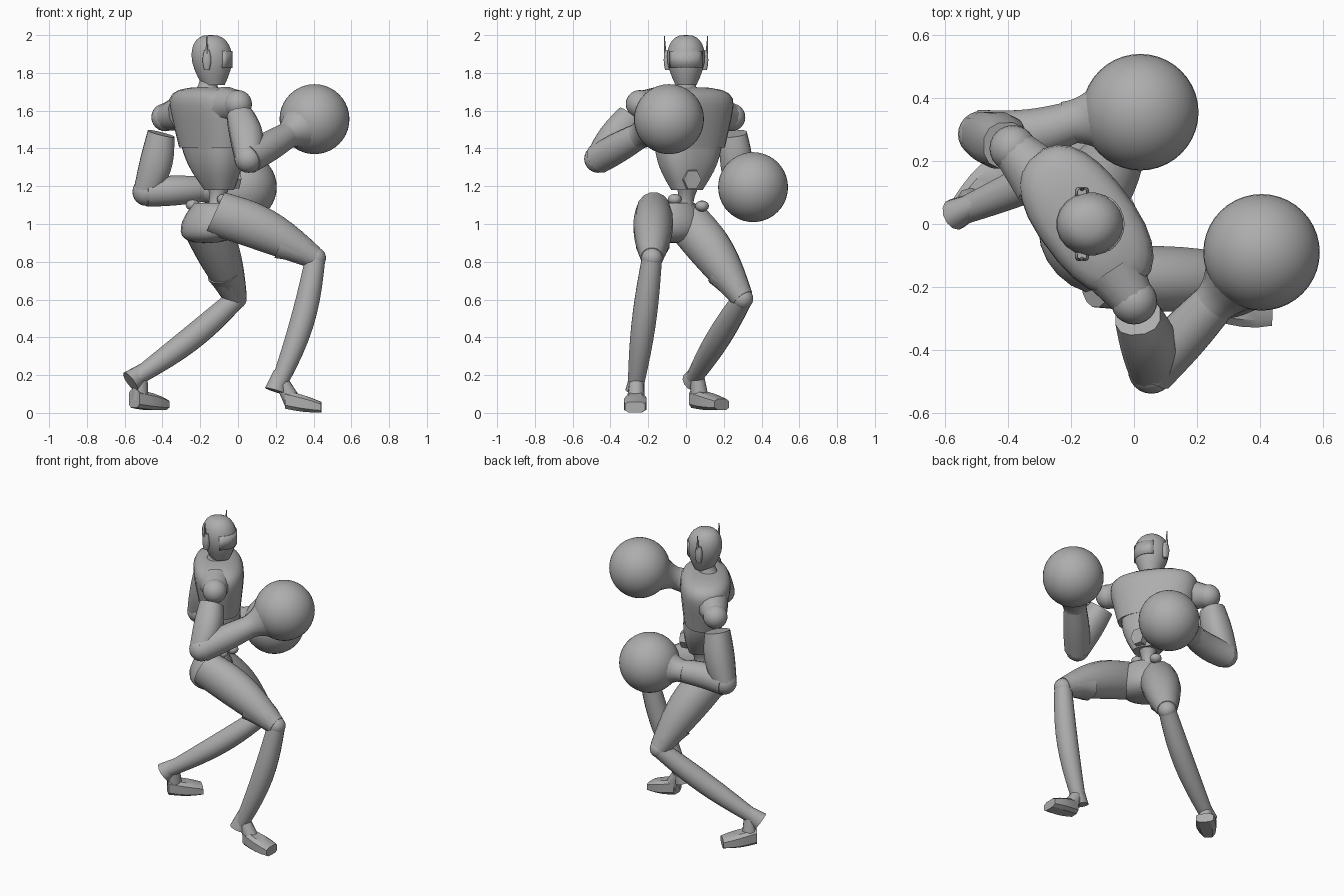
import bpy
import bmesh
import math
from mathutils import Vector

cube = bpy.data.objects.get("Cube")
if cube:
    bpy.data.objects.remove(cube, do_unlink=True)

grey = bpy.data.materials.new("plain_grey")
grey.use_nodes = True
COLOUR = (0.42, 0.42, 0.42, 1)
grey.diffuse_color = COLOUR
grey.node_tree.nodes["Principled BSDF"].inputs["Base Color"].default_value = COLOUR

UP = Vector((0, 0, 1))
FORWARD = Vector((.8, .6, 0))      # way the chest faces
FACE = Vector((1, 0, 0))           # way the head faces


def finish(name, bm, angle):
    """Turn a bmesh into a shaded, coloured object."""
    bmesh.ops.recalc_face_normals(bm, faces=bm.faces)
    mesh = bpy.data.meshes.new(name)
    bm.to_mesh(mesh)
    bm.free()
    mesh.materials.append(grey)
    obj = bpy.data.objects.new(name, mesh)
    bpy.context.collection.objects.link(obj)
    bpy.ops.object.select_all(action='DESELECT')
    obj.select_set(True)
    bpy.context.view_layer.objects.active = obj
    bpy.ops.object.shade_smooth_by_angle(angle=math.radians(angle))
    return obj


def limb(name, start, end, radius, end_radius, swell=0, flat=1, spread=0, bow=(0, 0, 0),
         hint=UP, axis=None, dome=False, sides=16, power=2, steps=10, angle=40):
    """Tapered tube: swell thickens the middle, bow bends it, dome rounds the end.
    The radius lies along hint; flat (plus spread at the end) widens it across."""
    start, end, bow = Vector(start), Vector(end), Vector(bow)
    axis = axis or (end - start).normalized()
    u = (hint - axis * hint.dot(axis)).normalized()
    v = axis.cross(u)
    bm = bmesh.new()
    loops = []
    for i in range(steps + 1):
        t = math.sin(math.pi / 2 * i / steps) if dome else i / steps
        arch = math.sin(math.pi * t)
        r = radius + (end_radius - radius) * t + swell * arch
        if dome:
            r *= (1 - .999 * t ** 8) ** .35
        centre = start.lerp(end, t) + bow * arch
        loop = []
        for k in range(sides):
            turn = math.tau * (k + .5) / sides
            c, s = math.cos(turn), math.sin(turn)
            pu = math.copysign(abs(c) ** (2 / power), c) * r
            pv = math.copysign(abs(s) ** (2 / power), s) * r * (flat + spread * t)
            loop.append(bm.verts.new(centre + u * pu + v * pv))
        loops.append(loop)
    for low, high in zip(loops, loops[1:]):
        for k in range(sides):
            n = (k + 1) % sides
            bm.faces.new((low[k], low[n], high[n], high[k]))
    bm.faces.new(loops[0])
    bm.faces.new(loops[-1])
    return finish(name, bm, angle)


def ball(name, centre, radius, height=1, segments=24):
    """Sphere, optionally squashed in height."""
    bm = bmesh.new()
    bmesh.ops.create_uvsphere(bm, u_segments=segments, v_segments=segments // 2, radius=radius)
    bmesh.ops.scale(bm, vec=(1, 1, height), verts=bm.verts)
    bmesh.ops.translate(bm, vec=centre, verts=bm.verts)
    return finish(name, bm, 60)


def leg(side, hip, knee, heel, foot_back, toe, thigh_flat):
    """Thigh, knee, shin and foot between the given joints."""
    hip, knee, heel = Vector(hip), Vector(knee), Vector(heel)
    foot_back, toe = Vector(foot_back), Vector(toe)
    limb(side + "_thigh", hip, knee, .12, .06, swell=.025, flat=thigh_flat, spread=1 - thigh_flat,
         bow=(0, 0, .025), angle=60)
    limb(side + "_knee_cuff", hip.lerp(knee, .66), knee, .092, .064,
         bow=(0, 0, .01), dome=True, sides=12, power=2.4)
    ball(side + "_knee", knee, .056)
    limb(side + "_shin", knee, heel, .054, .04, swell=.018, bow=FACE * .03)
    limb(side + "_heel_flare", knee.lerp(heel, .86), heel, .042, .06, flat=.85, sides=12)
    ankle = foot_back.lerp(toe, .2)
    limb(side + "_ankle", knee.lerp(heel, .9), ankle, .036, .048, sides=10)
    ahead = toe - foot_back
    ahead.z = 0
    limb(side + "_foot", foot_back, toe, .05, .03, swell=.006, flat=.85, spread=1,
         axis=ahead.normalized(), sides=8, power=3.5, steps=4, angle=30)


def arm(side, shoulder, elbow, glove, bow):
    """Shoulder, upper arm, forearm and round glove between the given joints."""
    shoulder, elbow, glove = Vector(shoulder), Vector(elbow), Vector(glove)
    chest_side = shoulder.lerp(Vector((-.16, 0, 1.62)), .4)
    ball(side + "_shoulder", shoulder, .074)
    limb(side + "_shoulder_cap", chest_side, shoulder, .1, .07, sides=12)
    limb(side + "_upper_arm", shoulder.lerp(elbow, .22), elbow, .074, .07, swell=.016,
         bow=FACE * .012, hint=FACE, sides=12, power=2.4)
    ball(side + "_elbow", elbow, .074)
    limb(side + "_forearm", elbow, elbow.lerp(glove, .6), .08, .068, swell=.006, bow=bow)
    limb(side + "_wrist_cuff", elbow.lerp(glove, .52), elbow.lerp(glove, .74), .068, .11,
         swell=-.012)
    ball(side + "_glove", glove, .185, segments=40)


# Head, neck and visor plate
limb("head", (-.13, 0, 1.735), (-.145, 0, 2), .06, .088, swell=.034, flat=.93,
     hint=FACE, axis=UP, dome=True, sides=20, angle=60)
limb("neck", (-.175, 0, 1.66), (-.15, 0, 1.78), .09, .048, swell=-.012, hint=FACE, axis=UP)

bm = bmesh.new()
columns = []
for k in range(-4, 5):
    turn = math.radians(14 * k)
    side_point = Vector((-.142 + .112 * math.cos(turn), .105 * math.sin(turn), 0))
    columns.append([bm.verts.new(side_point + UP * z) for z in (1.825, 1.915)])
for left, right in zip(columns, columns[1:]):
    bm.faces.new((left[0], right[0], right[1], left[1]))
visor = finish("visor", bm, 30)
visor.modifiers.new("thickness", 'SOLIDIFY').thickness = .009

# Ear pods with antenna blades
for side, y in (("left", .1), ("right", -.1)):
    limb(side + "_ear_pod", (-.165, y, 1.815), (-.165, y, 1.92), .014, .014, swell=.009,
         flat=.8, hint=FACE, sides=12, power=3)
    limb(side + "_antenna", (-.165, y * 1.1, 1.9), (-.165, y * 1.15, 1.995), .009, .003,
         flat=.8, hint=FACE, sides=6)

# Torso
limb("chest", (-.14, .012, 1.405), (-.155, .01, 1.725), .123, .17, flat=1.75,
     hint=FORWARD, axis=UP, dome=True, sides=24, power=2.4, angle=60)
limb("abdomen", (-.1, .005, 1.18), (-.14, .012, 1.42), .065, .12, swell=.015, flat=1.3,
     spread=.3, hint=FORWARD, axis=UP, sides=24, power=2.6)
limb("belly_plate", (-.05, .02, 1.24), (.005, .035, 1.235), .062, .054, flat=.9,
     sides=6, steps=1, angle=20)
limb("waist", (-.125, -.01, 1.04), (-.1, .01, 1.2), .062, .06, swell=-.02,
     hint=FORWARD, axis=UP)

# Pelvis with small hip pods
limb("pelvis", (-.135, -.06, 1.11), (-.165, -.06, .9), .09, .125, swell=.025, flat=1.3,
     hint=FORWARD, axis=UP, dome=True, sides=20, angle=60)
for place, spot in (("front", (-.075, -.06, 1.13)), ("side", (-.1, .085, 1.095)),
                    ("rear", (-.24, -.03, 1.1))):
    ball(place + "_hip_pod", spot, .037, height=.8, segments=12)

# Legs: right steps forward, left trails behind
leg("right", (-.12, -.17, 1.06), (.41, -.18, .82), (.2, -.27, .115),
    (.25, -.265, .07), (.44, -.27, .03), .8)
leg("left", (-.19, 0, 1.02), (-.01, .3, .605), (-.57, .03, .165),
    (-.55, .045, .075), (-.4, .19, .045), .95)

# Arms: right held high, left held low
arm("right", (0, -.245, 1.635), (.055, -.465, 1.345), (.405, -.09, 1.555), (0, 0, 0))
arm("left", (-.385, .24, 1.565), (-.485, .285, 1.17), (.02, .355, 1.195), (0, -.02, 0))
